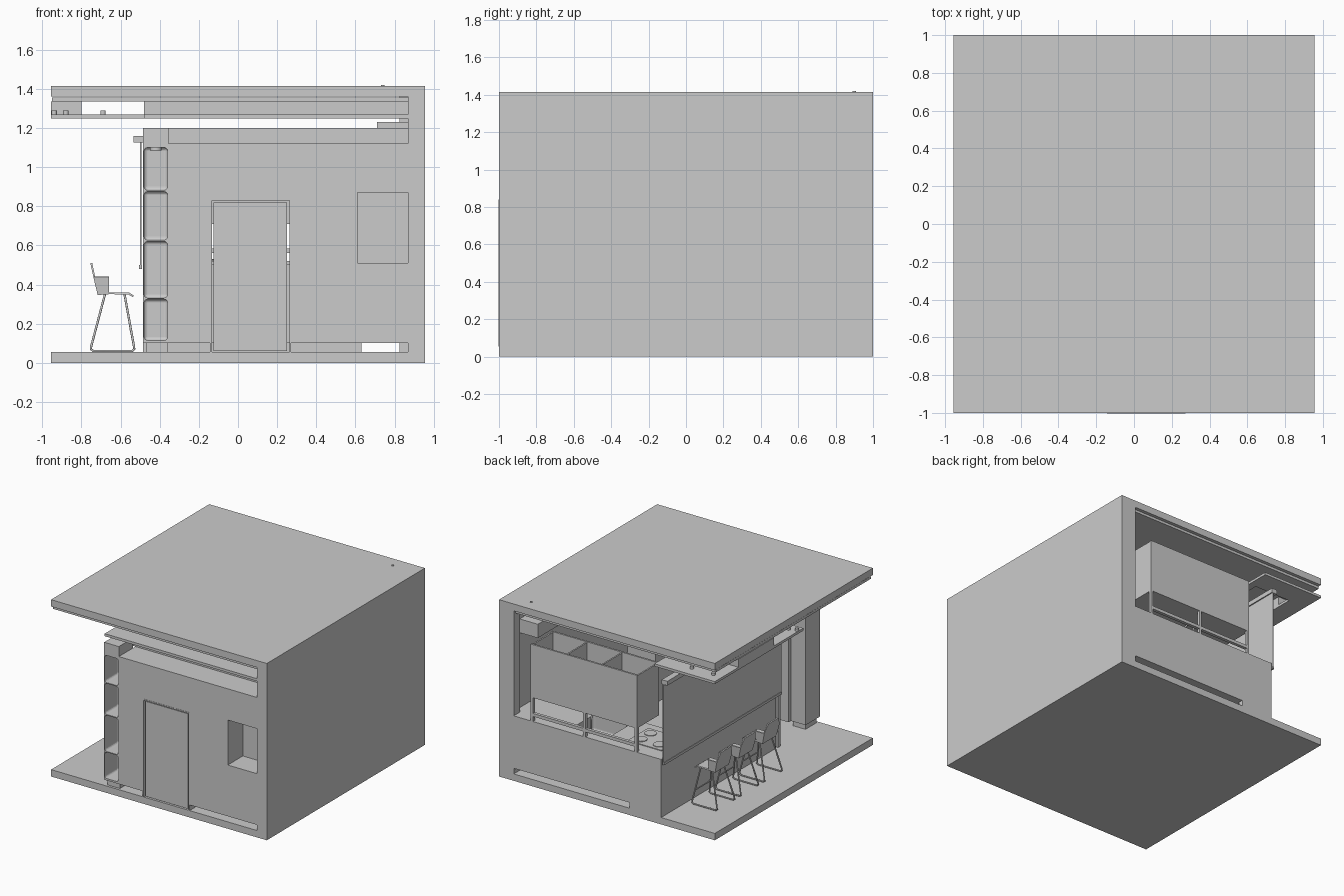
import bpy
from mathutils import Vector

if "Cube" in bpy.data.objects:
    bpy.data.objects.remove(bpy.data.objects["Cube"])


def box(name, x, y, z):
    """Axis-aligned box from (min, max) ranges."""
    bpy.ops.mesh.primitive_cube_add(size=1, location=[sum(r) / 2 for r in (x, y, z)])
    o = bpy.context.object
    o.name = name
    o.scale = [r[1] - r[0] for r in (x, y, z)]
    bpy.ops.object.transform_apply(location=False, rotation=False, scale=True)
    return o


def apply_mod(o, kind, **settings):
    bpy.context.view_layer.objects.active = o
    m = o.modifiers.new("m", kind)
    for k, v in settings.items():
        setattr(m, k, v)
    bpy.ops.object.modifier_apply(modifier=m.name)


def cut(target, x, y, z, round_=0):
    """Subtract a box, optionally with rounded corners, from target."""
    c = box("cutter", x, y, z)
    if round_:
        apply_mod(c, 'BEVEL', width=round_, segments=4)
    apply_mod(target, 'BOOLEAN', object=c, operation='DIFFERENCE', solver='EXACT')
    bpy.data.objects.remove(c)


def cylinder(name, loc, r, h, sides=16):
    bpy.ops.mesh.primitive_cylinder_add(vertices=sides, radius=r, depth=h, location=loc)
    o = bpy.context.object
    o.name = name
    bpy.ops.object.shade_smooth_by_angle()
    return o


def tube(name, pts, r, closed=False):
    cu = bpy.data.curves.new(name, 'CURVE')
    cu.dimensions = '3D'
    cu.bevel_depth = r
    cu.bevel_resolution = 2
    cu.use_fill_caps = True
    s = cu.splines.new('POLY')
    s.points.add(len(pts) - 1)
    for p, co in zip(s.points, pts):
        p.co = (*co, 1)
    s.use_cyclic_u = closed
    o = bpy.data.objects.new(name, cu)
    bpy.context.collection.objects.link(o)
    return o


# Shell: floor, roof, solid right wall
box("floor_slab", (-.955, .87), (-1, 1), (0, .055))
box("roof_slab", (-.955, .87), (-1, 1), (1.36, 1.415))
box("right_wall", (.87, .955), (-1, 1), (0, 1.415))
box("back_corner_pillar", (.825, .87), (.92, 1), (.055, 1.36))
cylinder("roof_nub", (.74, .9, 1.416), .01, .008)

# Front wall with doorway and window niche, open slots above and below
wall = box("front_wall", (-.355, .87), (-1, -.79), (.1, 1.12))
cut(wall, (-.14, .27), (-1.1, -.7), (0, .84))
cut(wall, (.61, .869), (-1.1, -.81), (.51, .87))
box("door", (-.125, .25), (-.99, -.95), (.06, .82))
for n, x in (("left", (-.142, -.134)), ("right", (.264, .272))):
    box("door_jamb_" + n, x, (-1.002, -.79), (.055, .84))
box("door_head", (-.134, .264), (-1.002, -.79), (.83, .84))
box("front_cornice", (-.48, .87), (-.79, -.74), (1.12, 1.2))
box("front_tall_cabinet", (.62, .87), (-.79, -.5), (.1, 1.2))

# Open shelf column with rounded compartments
col = box("shelf_column", (-.485, -.355), (-1, -.82), (.1, 1.2))
for z in ((.115, .325), (.332, .62), (.628, .875), (.883, 1.1)):
    cut(col, (-.48, -.36), (-1.1, -.83), z, .018)
box("shelf_plinth", (-.47, -.36), (-.98, -.84), (.055, .1))
cylinder("shelf_lamp", (-.42, -.92, 1.093), .03, .016)

# Back wall below the window with long vent slot
box("back_wall", (-.48, .87), (.96, 1), (.1, .52))
box("back_wall_foot_left", (-.48, -.2), (.96, 1), (.055, .1))
box("back_wall_foot_right", (.825, .87), (.96, 1), (.055, .1))

# Base cabinets, counter, sink and cooktop
cab = box("base_cabinet", (-.44, .87), (.58, .96), (.1, .5))
top = box("counter_top", (-.48, .87), (.55, .96), (.5, .52))
for o in (cab, top):
    cut(o, (.05, .36), (.66, .88), (.4, .6), .02)
box("cabinet_plinth", (-.44, .63), (.63, .67), (.055, .1))
box("cooktop", (-.4, -.1), (.62, .88), (.52, .526))
for x in (-.33, -.17):
    for y in (.69, .81):
        cylinder("burner", (x, y, .528), .045, .006, 24)
cylinder("faucet_base", (.2, .915, .525), .018, .012)
tube("faucet", [(.2, .915, .52), (.2, .915, .63), (.2, .9, .655),
                (.2, .86, .665), (.2, .82, .65), (.2, .815, .62)], .007)

# Bar wall, bar counter and roller shutter on the left side
box("bar_wall", (-.48, -.44), (-.45, .96), (.055, .5))
box("bar_cabinet", (-.44, -.2), (-.45, .58), (.1, .5))
box("bar_counter", (-.48, -.18), (-.47, .55), (.5, .52))
box("shutter", (-.502, -.494), (-.49, 1), (.49, 1.13))
box("shutter_bottom_rail", (-.506, -.49), (-.49, 1), (.48, .5))
box("shutter_case", (-.535, -.485), (-.5, 1), (1.125, 1.16))
box("bar_end_post", (-.485, -.45), (-.5, -.47), (.055, 1.13))

# Upper cabinet with open top, window sash below
X0, X1 = -.265, .675
box("upper_cabinet_back", (X0, X1), (.985, 1), (.71, 1.135))
box("upper_cabinet_front", (X0, X1), (.72, .735), (.71, 1.135))
box("upper_cabinet_bottom", (X0, X1), (.735, .985), (.71, .725))
for x in (X0, .05, .36, X1 - .012):
    box("upper_cabinet_divider", (x, x + .012), (.735, .985), (.725, 1.13))
box("window_sill_rail", (X0, X1), (.975, 1), (.56, .585))
for x in (X0, .19, X1 - .02):
    box("window_stile", (x, x + .02), (.975, 1), (.52, .71))
box("duct_box", (.71, .87), (.3, .86), (1.12, 1.23))

# Ceiling: thin upper panel, dropped perimeter panels, cove board
box("upper_ceiling_panel", (-.95, .87), (-.98, .98), (1.335, 1.355))
box("front_drop_panel", (-.48, .87), (-1, -.6), (1.25, 1.27))
box("ceiling_cove", (-.48, .87), (-.62, -.6), (1.27, 1.335))
box("back_drop_panel", (-.955, -.42), (.82, 1), (1.25, 1.27))
box("middle_drop_panel", (-.955, -.42), (-.12, .04), (1.25, 1.27))
box("side_drop_panel", (-.955, -.8), (.04, .82), (1.25, 1.27))
box("inner_drop_panel", (-.48, -.42), (-.6, .82), (1.25, 1.27))
box("side_cove_block", (-.955, -.8), (.25, .7), (1.27, 1.335))
for x, y in ((-.69, .91), (-.88, .91), (-.88, -.04), (-.94, -.06)):
    cylinder("downlight", (x, y, 1.28), .014, .02)

# Three bar stools with bucket seats and wire sled legs
for y in (.57, .27, -.03):
    for s in (-1, 1):
        f, t = y + s * .11, y + s * .07
        tube("stool_leg", [(-.68, t, .35), (-.75, f, .085), (-.752, f, .07), (-.74, f, .061),
                           (-.54, f, .061), (-.53, f, .07), (-.532, f, .085),
                           (-.58, t, .35)], .006)
    tube("stool_crossbar", [(-.55, y - .1, .17), (-.55, y + .1, .17)], .005)
    # bucket shell: seat, sloped back and raised sides
    h = .085
    vs = [(-.535, y - h, .34), (-.535, y + h, .34), (-.56, y + h, .355), (-.56, y - h, .355),
          (-.715, y + h, .35), (-.715, y - h, .35), (-.75, y + h * .8, .51), (-.75, y - h * .8, .51),
          (-.66, y + h * 1.1, .44), (-.66, y - h * 1.1, .44),
          (-.66, y + h, .355), (-.66, y - h, .355),
          (-.735, y + h * 1.1, .44), (-.735, y - h * 1.1, .44)]
    fs = [(0, 1, 2, 3), (3, 2, 10, 11), (11, 10, 4, 5), (5, 4, 12, 13), (13, 12, 6, 7),
          (4, 10, 8, 12), (5, 13, 9, 11)]
    me = bpy.data.meshes.new("stool_seat")
    me.from_pydata([Vector(v) for v in vs], [], fs)
    seat = bpy.data.objects.new("stool_seat", me)
    bpy.context.collection.objects.link(seat)
    apply_mod(seat, 'SOLIDIFY', thickness=.01, offset=0)
